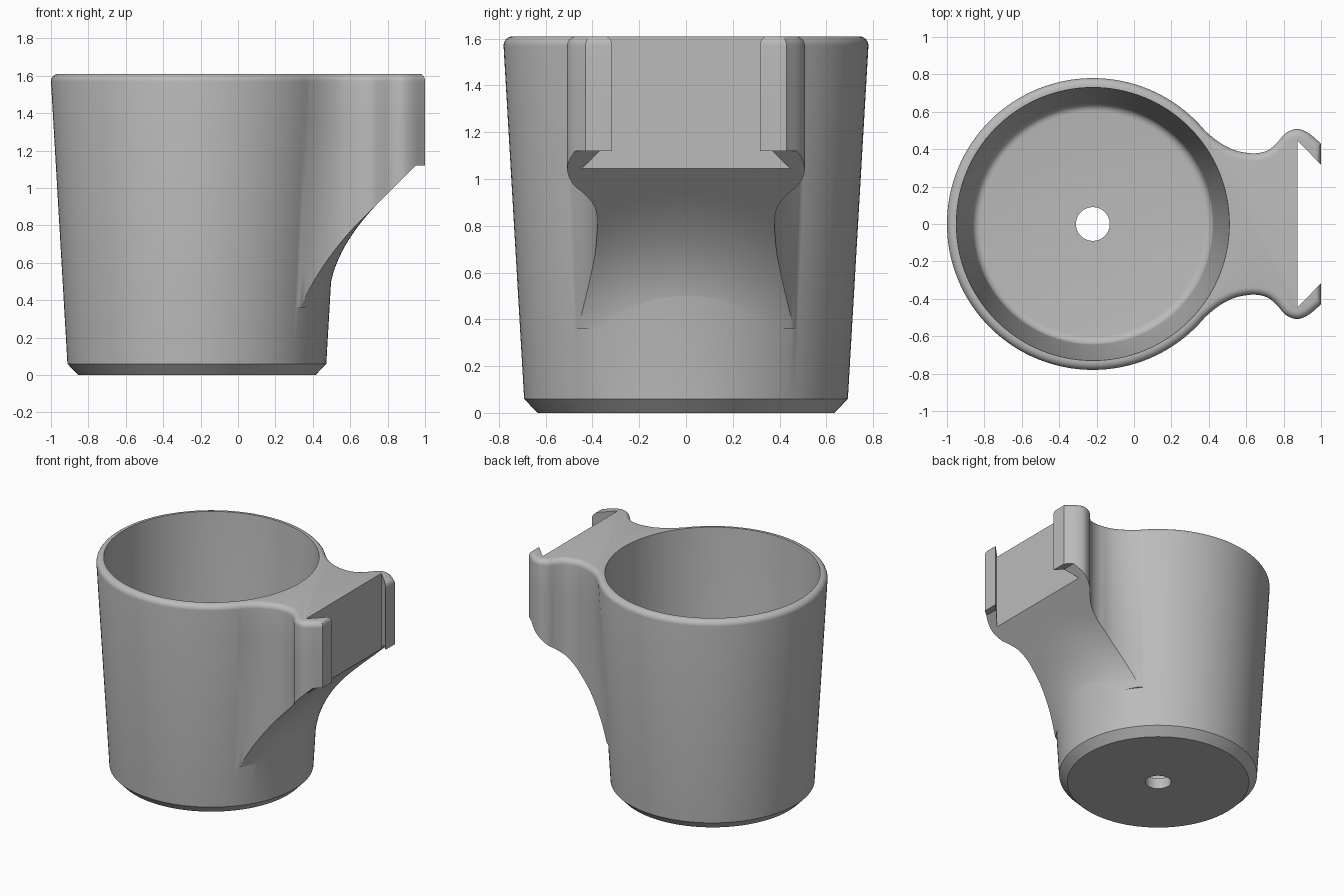
import bpy, bmesh, math
from mathutils import Vector

if "Cube" in bpy.data.objects:
    bpy.data.objects.remove(bpy.data.objects["Cube"], do_unlink=True)

CX, TOP, ROUND, TAPER = -0.22, 1.61, 0.04, 0.058
SEGMENTS = 128

grey = bpy.data.materials.new("plain_grey")
grey.use_nodes = True
grey.diffuse_color = (0.5, 0.5, 0.5, 1)
grey.node_tree.nodes["Principled BSDF"].inputs["Base Color"].default_value = (0.5, 0.5, 0.5, 1)


def loft(name, rings):
    """Closed solid through equal-length rings of points."""
    bm = bmesh.new()
    rows = [[bm.verts.new(p) for p in ring] for ring in rings]
    for a, b in zip(rows, rows[1:]):
        for i in range(len(a)):
            j = (i + 1) % len(a)
            bm.faces.new((a[i], a[j], b[j], b[i]))
    bm.faces.new(rows[0][::-1])
    bm.faces.new(rows[-1])
    bmesh.ops.recalc_face_normals(bm, faces=bm.faces)
    mesh = bpy.data.meshes.new(name)
    bm.to_mesh(mesh)
    bm.free()
    mesh.materials.append(grey)
    ob = bpy.data.objects.new(name, mesh)
    bpy.context.collection.objects.link(ob)
    return ob


def turned(name, profile):
    """Round solid from (radius, height) pairs around the cup axis."""
    angles = [math.tau * i / SEGMENTS for i in range(SEGMENTS)]
    return loft(name, [[(CX + r * math.cos(a), r * math.sin(a), z) for a in angles]
                       for r, z in profile])


def combine(target, tool, operation):
    """Apply a boolean and drop the tool."""
    tool.hide_render = True
    mod = target.modifiers.new(operation, 'BOOLEAN')
    mod.operation, mod.solver, mod.object = operation, 'EXACT', tool
    bpy.context.view_layer.objects.active = target
    bpy.ops.object.modifier_apply(modifier=mod.name)
    bpy.data.objects.remove(tool, do_unlink=True)


def spline(points, steps=5):
    """Smooth curve through the points."""
    pts = [Vector(p) for p in points]
    pts = [2 * pts[0] - pts[1]] + pts + [2 * pts[-1] - pts[-2]]
    out = []
    for a, b, c, d in zip(pts, pts[1:], pts[2:], pts[3:]):
        for k in range(steps):
            t = k / steps
            out.append(0.5 * (2 * b + (c - a) * t + (2 * a - 5 * b + 4 * c - d) * t * t
                              + (3 * b - a - 3 * c + d) * t ** 3))
    return out + [pts[-2]]


# Quarter-round steps for the top edge: (inset, height)
rim = [(ROUND * (1 - math.cos(a)), TOP - ROUND + ROUND * math.sin(a))
       for a in [math.pi / 2 * i / 6 for i in range(7)]]

# Cup outside: chamfered foot, tapered wall, rounded rim
cup = turned("cup_holder", [(0.635, 0), (0.692, 0.06)] + [(0.78 - d, z) for d, z in rim])

# Bracket outline: leaves the cup, narrows to a neck, swells into a lip
start = [(CX + 0.776 * math.cos(a), 0.776 * math.sin(a))
         for a in map(math.radians, (62, 56, 50))]
side = spline(start + [(0.37, 0.51), (0.45, 0.442), (0.53, 0.398), (0.6, 0.381), (0.66, 0.379),
                       (0.72, 0.396), (0.77, 0.44), (0.81, 0.485), (0.87, 0.508),
                       (0.93, 0.488), (1.0, 0.43)])


def outline(inset, z):
    """Bracket ring at a height, following the cup taper near the cup."""
    half = []
    for i, p in enumerate(side):
        t = (side[min(i + 1, len(side) - 1)] - side[max(i - 1, 0)]).normalized()
        q = p + Vector((t.y, -t.x)) * inset
        axis = Vector((q.x - CX, q.y))
        w = min(1, max(0, (0.6 - p.x) / 0.25))
        q = q - axis.normalized() * TAPER * (TOP - z) * w
        half.append((min(q.x, 1 - inset * 0.7), q.y))
    return [(x, y, z) for x, y in half] + [(x, -y, z) for x, y in reversed(half)]


levels = [0.36 + 0.2 * i for i in range(6)]
bracket = loft("bracket", [outline(0, z) for z in levels] + [outline(d, z) for d, z in rim])


# Underside cutter: sloping plane blended into the cup wall
def underside(y):
    c = math.sqrt(max(0.705 ** 2 - y * y, 0)) + CX
    p0, p1, p2 = Vector((c, c - 0.1)), Vector((c, c + 0.17)), Vector((c + 0.28, c + 0.45))
    curve = [p0 * (1 - t) ** 2 + 2 * p1 * t * (1 - t) + p2 * t * t
             for t in [k / 14 for k in range(15)]]
    section = [(c, -0.6)] + [tuple(p) for p in curve] + [(0.95, 1.12), (1.2, 1.12), (1.2, -0.6)]
    return [(x, y, z) for x, z in section]


combine(bracket, loft("underside_cutter", [underside(-0.69 + 1.38 * i / 46) for i in range(47)]),
        'DIFFERENCE')

# Dovetail slot
slot = [(0.875, -0.445), (1.05, -0.265), (1.05, 0.265), (0.875, 0.445)]
combine(bracket, loft("slot_cutter", [[(x, y, z) for x, y in slot] for z in (0.2, 1.8)]),
        'DIFFERENCE')
combine(cup, bracket, 'UNION')

# Hollow with a rounded floor corner, and the drain hole
hollow = [(0.6 + 0.045 * math.sin(a), 0.125 - 0.045 * math.cos(a))
          for a in [math.pi / 2 * i / 5 for i in range(6)]]
combine(cup, turned("hollow_cutter", hollow + [(0.73, TOP), (0.735, 1.7)]), 'DIFFERENCE')
combine(cup, turned("drain_cutter", [(0.09, -0.1), (0.09, 0.4)]), 'DIFFERENCE')

# Smooth shading with crisp edges
bpy.ops.object.select_all(action='DESELECT')
cup.select_set(True)
bpy.context.view_layer.objects.active = cup
bpy.ops.object.shade_smooth_by_angle(angle=math.radians(30))
